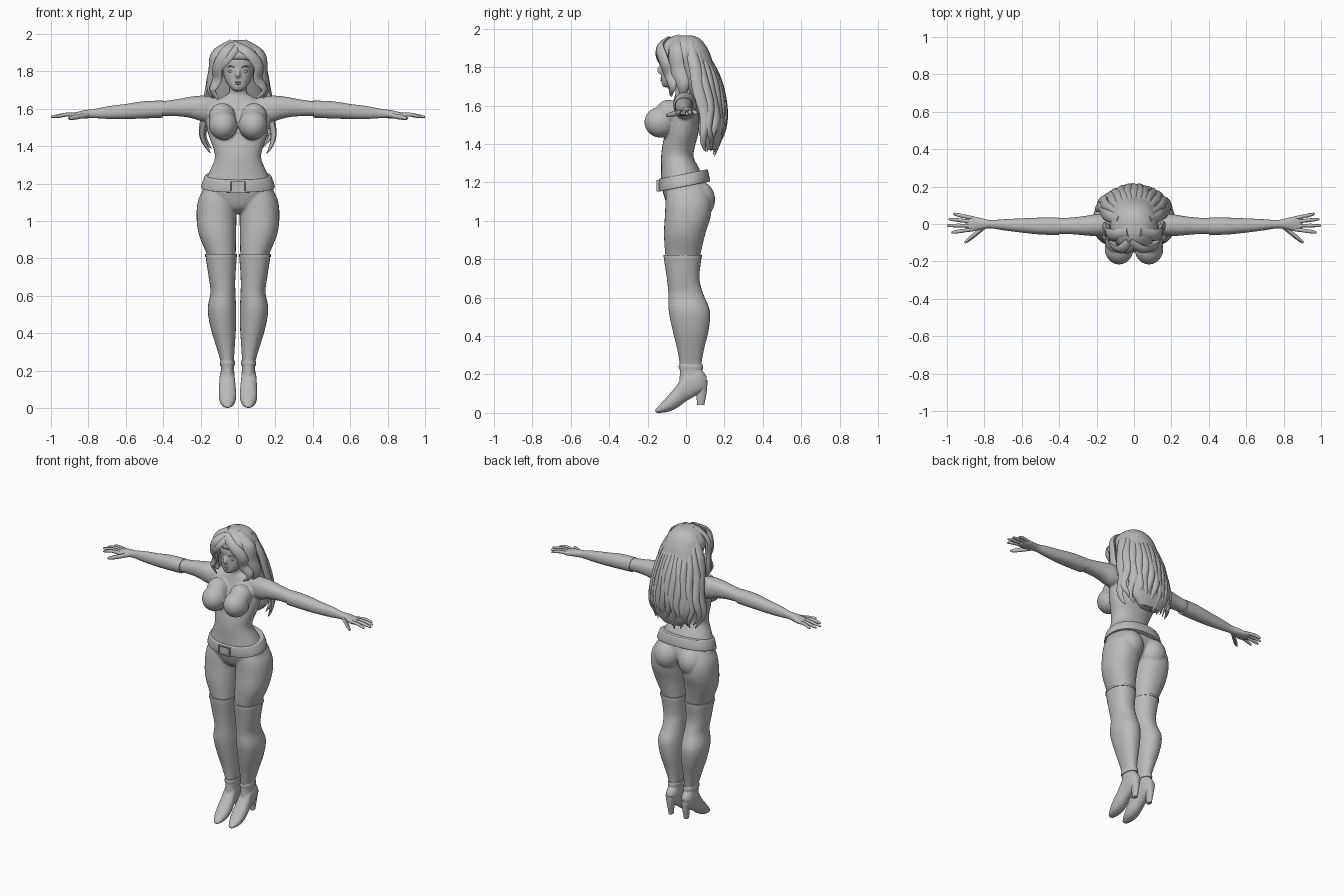
import bpy, bmesh, math, random
from mathutils import Vector, Matrix

random.seed(4)
default_cube = bpy.data.objects.get("Cube")
if default_cube:
    bpy.data.objects.remove(default_cube)

GREY = (0.5, 0.5, 0.5, 1.0)
grey = bpy.data.materials.new("plain grey")
grey.use_nodes = True
grey.diffuse_color = GREY
grey.node_tree.nodes["Principled BSDF"].inputs["Base Color"].default_value = GREY


def smooth_rows(rows, steps):
    """Catmull-Rom interpolation of equally long rows of numbers."""
    result = []
    last = len(rows) - 1
    for i in range(last):
        before, start, end, after = rows[max(i - 1, 0)], rows[i], rows[i + 1], rows[min(i + 2, last)]
        for step in range(steps):
            t = step / steps
            result.append([
                0.5 * (2 * b + (c - a) * t + (2 * a - 5 * b + 4 * c - d) * t ** 2
                       + (3 * b - a - 3 * c + d) * t ** 3)
                for a, b, c, d in zip(before, start, end, after)])
    result.append(list(rows[-1]))
    return result


def skin(bm, rings):
    """Bridge rings of points and close both ends."""
    loops = [[bm.verts.new(point) for point in ring] for ring in rings]
    count = len(loops[0])
    for lower, upper in zip(loops, loops[1:]):
        for i in range(count):
            j = (i + 1) % count
            bm.faces.new((lower[i], lower[j], upper[j], upper[i]))
    bm.faces.new(loops[0])
    bm.faces.new(loops[-1])


def loft(bm, axis, rows, side=1, sides=28, power=2.2, steps=4):
    """Rows hold a position on the axis and the extents on the other two axes."""
    rings = []
    for t, a0, a1, b0, b1 in smooth_rows(rows, steps):
        ring = []
        for i in range(sides):
            angle = math.tau * i / sides
            c, s = math.cos(angle), math.sin(angle)
            a = (a0 + a1) / 2 + (a1 - a0) / 2 * math.copysign(abs(c) ** (2 / power), c)
            b = (b0 + b1) / 2 + (b1 - b0) / 2 * math.copysign(abs(s) ** (2 / power), s)
            x, y, z = {"x": (t, a, b), "y": (a, t, b), "z": (a, b, t)}[axis]
            ring.append((x * side, y, z))
        rings.append(ring)
    skin(bm, rings)


def symmetric(rows):
    return [(t, -half, half, b0, b1) for t, half, b0, b1 in rows]


def strand(bm, path, width, thickness, wave=0.0, phase=0.0, tip=0.08, root=0.5, sides=8):
    """Tapered flat tube whose broad side faces away from the head."""
    points = [Vector(p) for p in smooth_rows(path, 6)]
    rings = []
    for i, point in enumerate(points):
        t = i / (len(points) - 1)
        tangent = (points[min(i + 1, len(points) - 1)] - points[max(i - 1, 0)]).normalized()
        outward = point - Vector((0, 0.02, min(point.z, 1.82)))
        across = tangent.cross(outward).normalized()
        normal = across.cross(tangent).normalized()
        size = root + (1 - root) * min(t * 3, 1)
        if t > 0.5:
            size *= 1 - (1 - tip) * ((t - 0.5) * 2) ** 2
        centre = point + across * wave * t * math.sin(phase + t * 14)
        rings.append([centre + across * width * size * math.cos(math.tau * k / sides)
                      + normal * thickness * size * math.sin(math.tau * k / sides)
                      for k in range(sides)])
    skin(bm, rings)


def ellipsoid(bm, centre, radii):
    bmesh.ops.create_uvsphere(bm, u_segments=24, v_segments=14, radius=1,
                              matrix=Matrix.LocRotScale(Vector(centre), None, Vector(radii)))


def finish(name, bm, voxel=0.0, relax=5):
    """Make the object; a voxel size melts its overlapping volumes into one skin."""
    bmesh.ops.recalc_face_normals(bm, faces=bm.faces)
    mesh = bpy.data.meshes.new(name)
    bm.to_mesh(mesh)
    bm.free()
    mesh.materials.append(grey)
    obj = bpy.data.objects.new(name, mesh)
    bpy.context.collection.objects.link(obj)
    bpy.ops.object.select_all(action="DESELECT")
    obj.select_set(True)
    bpy.context.view_layer.objects.active = obj
    bpy.ops.object.shade_smooth_by_angle(angle=math.radians(50))
    if voxel:
        remesh = obj.modifiers.new("melt", "REMESH")
        remesh.mode = "VOXEL"
        remesh.voxel_size = voxel
        remesh.use_smooth_shade = True
        smooth = obj.modifiers.new("relax", "SMOOTH")
        smooth.factor = 0.5
        smooth.iterations = relax
    return obj


# Body: torso, neck, head, thighs, upper arms
bm = bmesh.new()
loft(bm, "z", symmetric([
    (1.68, .05, -.05, .045), (1.645, .11, -.06, .05), (1.6, .16, -.075, .065),
    (1.54, .172, -.095, .07), (1.46, .158, -.11, .065), (1.38, .13, -.125, .045),
    (1.33, .125, -.13, .04), (1.27, .15, -.13, .07), (1.2, .18, -.13, .1),
    (1.13, .19, -.115, .11), (1.07, .13, -.09, .08), (1.04, .05, -.05, .05)]))
loft(bm, "z", symmetric([(1.6, .06, -.05, .05), (1.68, .047, -.055, .04), (1.76, .045, -.06, .05)]))
loft(bm, "z", symmetric([
    (1.695, .022, -.118, -.06), (1.715, .045, -.127, -.03), (1.75, .068, -.13, .03),
    (1.8, .082, -.13, .07), (1.86, .088, -.132, .1), (1.92, .07, -.1, .08), (1.95, .03, -.05, .03)]))
strand(bm, [(0, -.126, 1.815), (0, -.137, 1.79), (0, -.143, 1.77)], .012, .012, tip=1)
for side in (1, -1):
    loft(bm, "z", [(1.2, .03, .165, -.09, .09), (1.12, .01, .21, -.105, .13), (1.03, .008, .222, -.11, .13),
                   (.93, .01, .21, -.115, .1), (.82, .012, .167, -.108, .075), (.76, .015, .155, -.1, .07)], side)
    loft(bm, "x", [(.1, -.05, .045, 1.54, 1.66), (.18, -.065, .055, 1.53, 1.67), (.25, -.062, .045, 1.55, 1.665),
                   (.33, -.055, .035, 1.56, 1.65), (.44, -.052, .03, 1.56, 1.635)], side)
    ellipsoid(bm, (.09 * side, .062, 1.11), (.088, .09, .1))
    ellipsoid(bm, (.08 * side, -.133, 1.513), (.077, .084, .08))
    ellipsoid(bm, (.085 * side, -.09, 1.56), (.07, .07, .07))
finish("body", bm, voxel=.007, relax=4)

# Face details
bm = bmesh.new()
for side in (1, -1):
    ellipsoid(bm, (.035 * side, -.116, 1.8), (.016, .008, .007))
    strand(bm, [(.014 * side, -.127, 1.817), (.038 * side, -.122, 1.828), (.06 * side, -.103, 1.82)], .004, .005)
finish("eyes_and_brows", bm)
bm = bmesh.new()
ellipsoid(bm, (0, -.125, 1.741), (.018, .008, .005))
ellipsoid(bm, (0, -.125, 1.733), (.015, .009, .006))
finish("lips", bm)

# Thigh-high boots with pointed toes
bm = bmesh.new()
for side in (1, -1):
    loft(bm, "z", [
        (.82, .007, .174, -.116, .082), (.8, .007, .172, -.115, .08), (.7, .014, .157, -.1, .07),
        (.62, .014, .147, -.092, .09), (.53, .01, .162, -.09, .125), (.43, .011, .147, -.07, .118),
        (.33, .017, .117, -.046, .094), (.24, .022, .092, -.032, .08), (.17, .018, .094, -.035, .095)], side)
    loft(bm, "y", [
        (.108, .04, .076, .12, .19), (.07, .02, .095, .1, .23), (0, .016, .1, .06, .215),
        (-.04, .011, .102, .03, .155), (-.08, .01, .102, .01, .105), (-.12, .02, .092, .001, .06),
        (-.16, .04, .07, 0, .018)], side)
finish("boots", bm, voxel=.006, relax=3)

bm = bmesh.new()
for side in (1, -1):
    loft(bm, "z", [(.17, .025, .09, .045, .112), (.11, .036, .078, .052, .108), (.042, .044, .07, .058, .095)], side)
finish("boot_heels", bm)

bm = bmesh.new()
for side in (1, -1):
    loft(bm, "z", [(.255, .018, .094, -.036, .085), (.24, .016, .097, -.038, .088),
                   (.225, .018, .095, -.036, .088)], side)
    loft(bm, "z", [(.822, .006, .176, -.118, .084), (.808, .006, .176, -.118, .084)], side, steps=1)
finish("boot_trims", bm)

# Long gloves with fingers
bm = bmesh.new()
for side in (1, -1):
    loft(bm, "x", [
        (.4, -.059, .036, 1.552, 1.643), (.5, -.056, .034, 1.548, 1.64), (.6, -.046, .03, 1.545, 1.625),
        (.7, -.033, .025, 1.546, 1.612), (.77, -.023, .021, 1.55, 1.598), (.82, -.03, .032, 1.548, 1.592),
        (.87, -.04, .042, 1.547, 1.58), (.9, -.033, .036, 1.552, 1.572)], side)
    for base, tip_x, tip_y in ((.032, .965, .055), (.011, .99, .026), (-.01, 1, -.008), (-.029, .975, -.045)):
        strand(bm, [(.86 * side, base, 1.567), (.92 * side, (base + tip_y) / 2, 1.568),
                    (tip_x * side, tip_y, 1.556)], .011, .01, tip=.5, root=1)
    strand(bm, [(.8 * side, -.015, 1.568), (.855 * side, -.06, 1.557), (.905 * side, -.1, 1.548)],
           .014, .012, tip=.5, root=1)
finish("gloves", bm)

# Belt sloping down to the front, with a framed buckle
bm = bmesh.new()
loft(bm, "z", symmetric([(1.18, .193, -.139, .122), (1.188, .197, -.142, .125),
                         (1.238, .18, -.142, .115), (1.246, .174, -.138, .11)]), sides=40, steps=2)
for vert in bm.verts:
    vert.co.z += vert.co.y * 0.2
finish("belt", bm)

bm = bmesh.new()
bmesh.ops.create_cube(bm, size=1, matrix=Matrix.LocRotScale(
    Vector((0, -.141, 1.183)), None, Vector((.086, .024, .06))))
front = [face for face in bm.faces if face.calc_center_median().y < -.15]
bmesh.ops.inset_region(bm, faces=front, thickness=.009)
bmesh.ops.inset_region(bm, faces=front, thickness=.002, depth=-.007)
finish("belt_buckle", bm)

# Hair: one full mass, then wavy locks over it
bm = bmesh.new()
loft(bm, "z", symmetric([
    (1.966, .03, -.05, .03), (1.95, .075, -.09, .07), (1.91, .113, -.13, .105), (1.87, .126, -.137, .125),
    (1.84, .128, -.09, .135), (1.78, .13, -.04, .153), (1.7, .138, 0, .172), (1.6, .15, .05, .197),
    (1.5, .15, .085, .2), (1.42, .12, .1, .185), (1.37, .07, .11, .165)]))
finish("hair_mass", bm)

bm = bmesh.new()
COUNT = 11
for i in range(COUNT):
    u = 2 * i / (COUNT - 1) - 1
    bow = u * u
    end = 1.33 + .04 * bow + random.uniform(0, .06)
    strand(bm, [(.09 * u, .085 - .03 * bow, 1.9), (.138 * u, .162 - .07 * bow, 1.76),
                (.165 * u, .2 - .08 * bow, 1.6), (.178 * u, .195 - .07 * bow, 1.47),
                (.15 * u, .145 - .03 * bow, end)], .026, .016, wave=.014, phase=i * 1.7)
finish("back_locks", bm)

bm = bmesh.new()
for side in (1, -1):
    # Face-framing sweep, side fall and the lock behind the shoulder
    strand(bm, [(-.025, -.095, 1.945), (.06 * side - .01, -.135, 1.905), (.108 * side, -.115, 1.83),
                (.108 * side, -.085, 1.76), (.138 * side, -.075, 1.7), (.1 * side, -.08, 1.65)],
           .034, .018, wave=.006, root=.7)
    strand(bm, [(.03 * side, -.05, 1.955), (.118 * side, -.06, 1.89), (.135 * side, -.04, 1.79),
                (.15 * side, -.02, 1.7), (.125 * side, .0, 1.64)], .042, .02, wave=.01, phase=side, root=.7)
    strand(bm, [(.08 * side, .02, 1.93), (.135 * side, .04, 1.82), (.155 * side, .07, 1.7),
                (.175 * side, .09, 1.58), (.188 * side, .1, 1.46), (.155 * side, .1, 1.36)],
           .036, .02, wave=.014, phase=1 + side, root=.7)
# Bang sweeping over the right side of the forehead
strand(bm, [(.0, -.11, 1.935), (-.04, -.142, 1.89), (-.085, -.13, 1.835), (-.11, -.1, 1.79)],
       .026, .014, root=.8)
finish("front_locks", bm)
